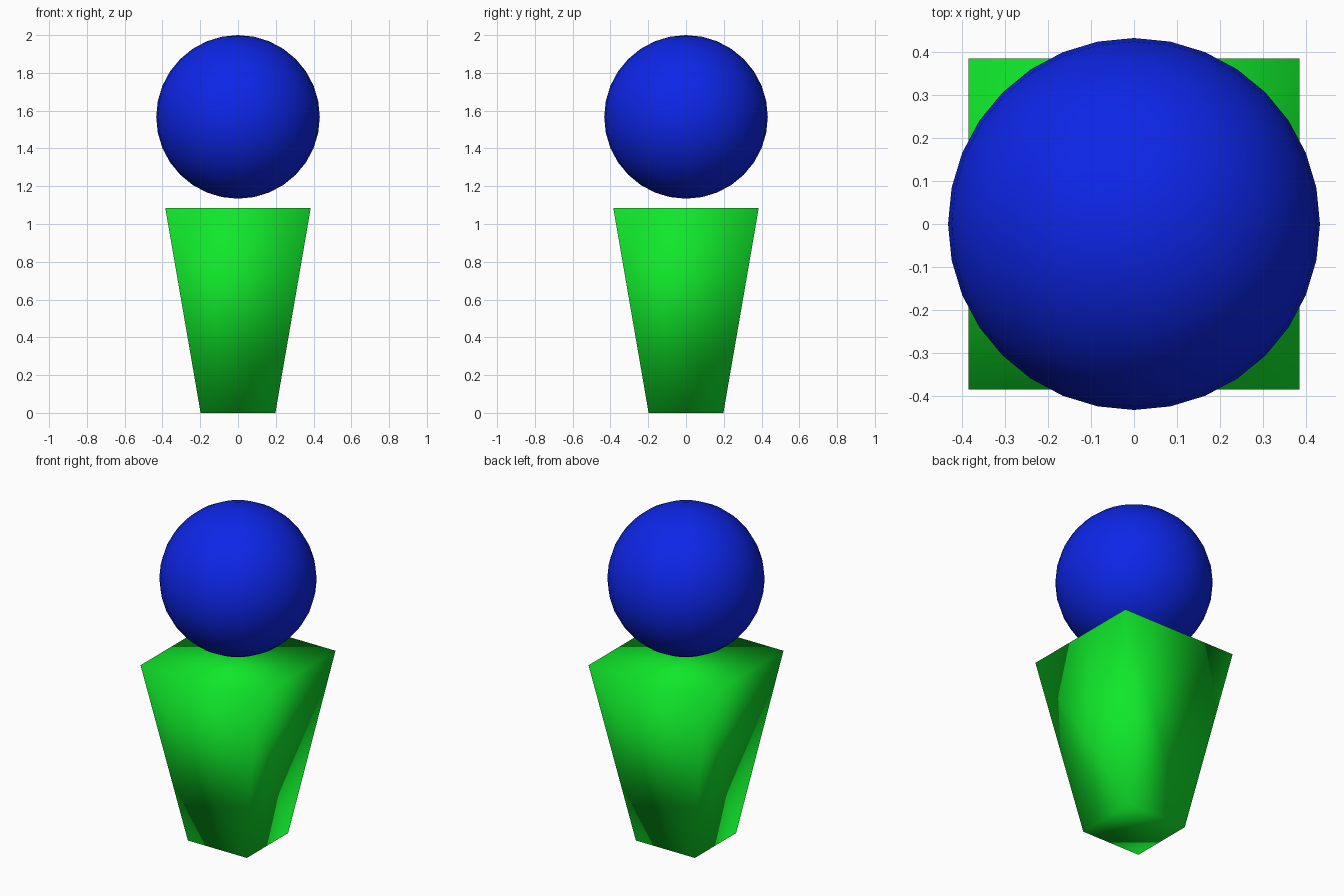
import bpy
import bmesh

if "Cube" in bpy.data.objects:
    bpy.data.objects.remove(bpy.data.objects["Cube"])


def finish(bm, name, color):
    """Turn a bmesh into a smooth-shaded, coloured object."""
    bmesh.ops.recalc_face_normals(bm, faces=bm.faces[:])
    for face in bm.faces:
        face.smooth = True
    mesh = bpy.data.meshes.new(name)
    bm.to_mesh(mesh)
    bm.free()
    mat = bpy.data.materials.new(name + "_color")
    mat.diffuse_color = color
    mat.use_nodes = True
    mat.node_tree.nodes["Principled BSDF"].inputs["Base Color"].default_value = mat.diffuse_color
    mesh.materials.append(mat)
    obj = bpy.data.objects.new(name, mesh)
    bpy.context.collection.objects.link(obj)
    return obj


# Body: a cube tapering towards the ground, smooth shaded across its edges
BODY_HEIGHT, TOP_HALF, BOTTOM_HALF = 1.085, 0.385, 0.198
bm = bmesh.new()
bmesh.ops.create_cube(bm, size=2)
for v in bm.verts:
    half = TOP_HALF if v.co.z > 0 else BOTTOM_HALF
    v.co.x *= half
    v.co.y *= half
    v.co.z = (v.co.z + 1) / 2 * BODY_HEIGHT
finish(bm, "body", (0.005, 0.8, 0.023, 1))

# Head: a ball floating just above the body
HEAD_RADIUS = 0.433
bm = bmesh.new()
bmesh.ops.create_uvsphere(bm, u_segments=32, v_segments=16, radius=HEAD_RADIUS)
head = finish(bm, "head", (0.004, 0.019, 0.8, 1))
head.location.z = 2 - HEAD_RADIUS
